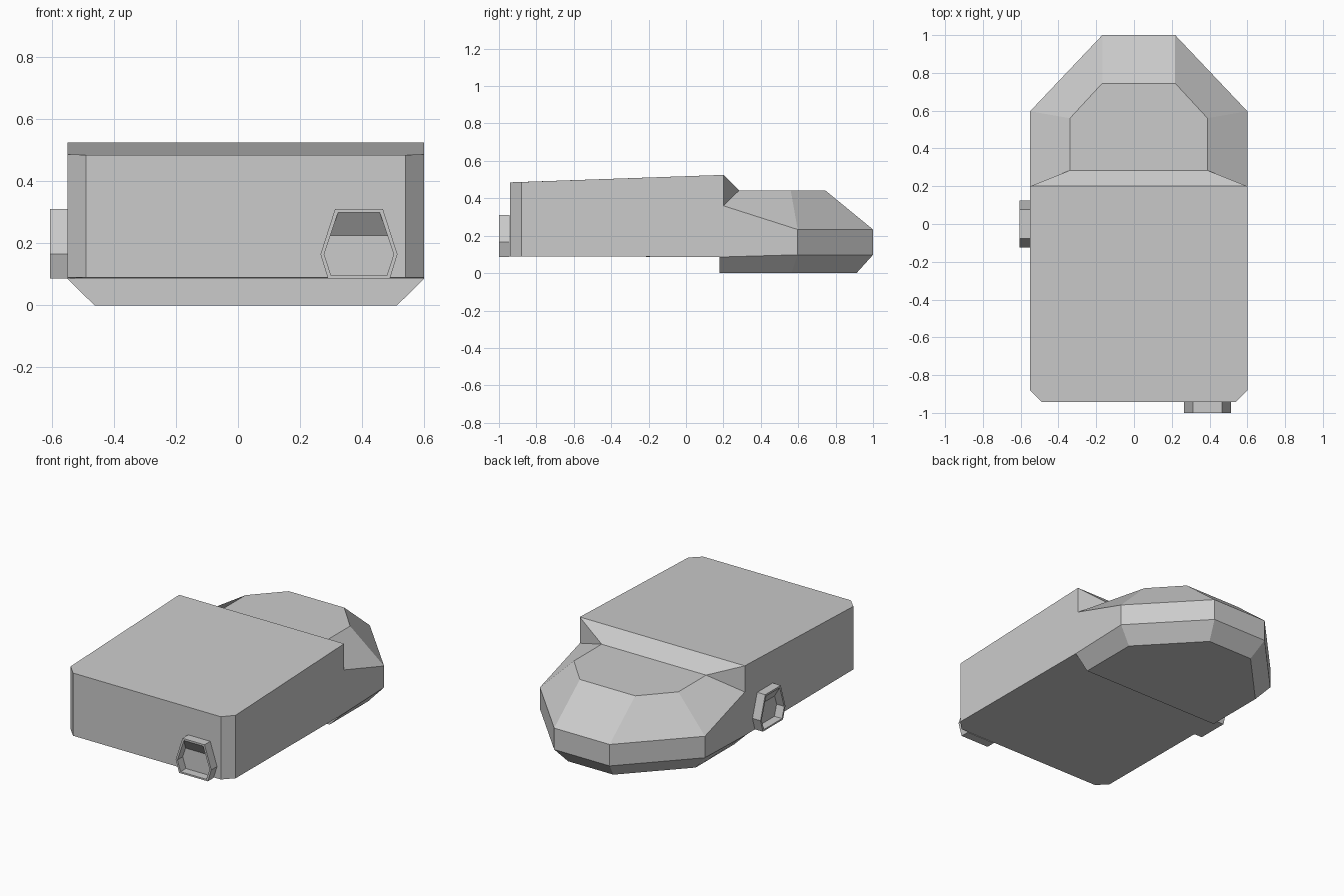
import bpy
import bmesh
from mathutils import Matrix, Vector

if "Cube" in bpy.data.objects:
    bpy.data.objects.remove(bpy.data.objects["Cube"])


def make_object(name, bm, matrix=None):
    bmesh.ops.recalc_face_normals(bm, faces=bm.faces[:])
    mesh = bpy.data.meshes.new(name)
    bm.to_mesh(mesh)
    bm.free()
    obj = bpy.data.objects.new(name, mesh)
    bpy.context.collection.objects.link(obj)
    if matrix:
        obj.matrix_world = matrix
    return obj


# Housing: right-half corner points, mirrored across the centre line
CENTRE_X = 0.025
half = {
    # lower edge of the box and nose
    "a0": (.515, -.942, .09), "a1": (.575, -.88, .09), "a2": (.575, .18, .086),
    "a3": (.575, .597, .098), "a4": (.193, 1, .098),
    # sloping lid
    "t0": (.515, -.942, .485), "t1": (.575, -.88, .487), "t2": (.575, .2, .525),
    # rim of the nose
    "m2": (.575, .2, .36), "m3": (.575, .597, .233), "m4": (.193, 1, .233),
    # raised flat on top of the nose
    "p1": (.364, .284, .442), "p2": (.364, .56, .442), "p3": (.193, .745, .442),
    # foot under the nose
    "k1": (.4875, .18, 0), "k2": (.4875, .564, 0), "k3": (.158, .912, 0),
}
side_faces = [
    "a0 a1 t1 t0", "a1 a2 a3 m3 m2 t2 t1", "a3 a4 m4 m3",
    "m2 m3 p2 p1", "m3 m4 p3 p2", "t2 m2 p1",
    "a2 a3 k2 k1", "a3 a4 k3 k2",
]
# chains that continue as one face over to the mirrored side
centre_faces = [
    "a0 t0", "t0 t1 t2", "t2 p1", "p1 p2 p3", "p3 m4", "m4 a4",
    "a4 k3", "k3 k2 k1", "k1 a2", "a2 a1 a0",
]
bm = bmesh.new()
R = {n: bm.verts.new((CENTRE_X + x, y, z)) for n, (x, y, z) in half.items()}
L = {n: bm.verts.new((CENTRE_X - x, y, z)) for n, (x, y, z) in half.items()}
for f in side_faces:
    for side in (R, L):
        bm.faces.new([side[n] for n in f.split()])
for f in centre_faces:
    names = f.split()
    bm.faces.new([R[n] for n in names] + [L[n] for n in reversed(names)])
make_object("housing", bm)


# Sockets: six-sided collars with a recess whose roof slopes down to the floor
def socket(name, matrix):
    outer = [(-.1, .087), (.1, .087), (.124, .165), (.077, .311), (-.077, .311), (-.124, .165)]
    inner = [(-.09, .097), (.09, .097), (.112, .165), (.067, .3), (-.067, .3), (-.112, .165)]
    floor = inner[:3] + [(.092, .225), (-.092, .225)] + inner[5:]
    bm = bmesh.new()
    rings = [[bm.verts.new((u, y, v)) for u, v in ring]
             for ring, y in ((outer, 0), (outer, -.057), (inner, -.057), (floor, -.004))]
    for a, b in zip(rings, rings[1:]):
        for i in range(6):
            j = (i + 1) % 6
            bm.faces.new((a[i], a[j], b[j], b[i]))
    bm.faces.new(rings[-1])
    bm.faces.new(rings[0])
    make_object(name, bm, matrix)


socket("front_socket", Matrix.Translation(Vector((.39, -.943, 0))))
socket("side_socket", Matrix.Translation(Vector((-.549, 0, 0))) @ Matrix.Rotation(-1.5707963, 4, 'Z'))
